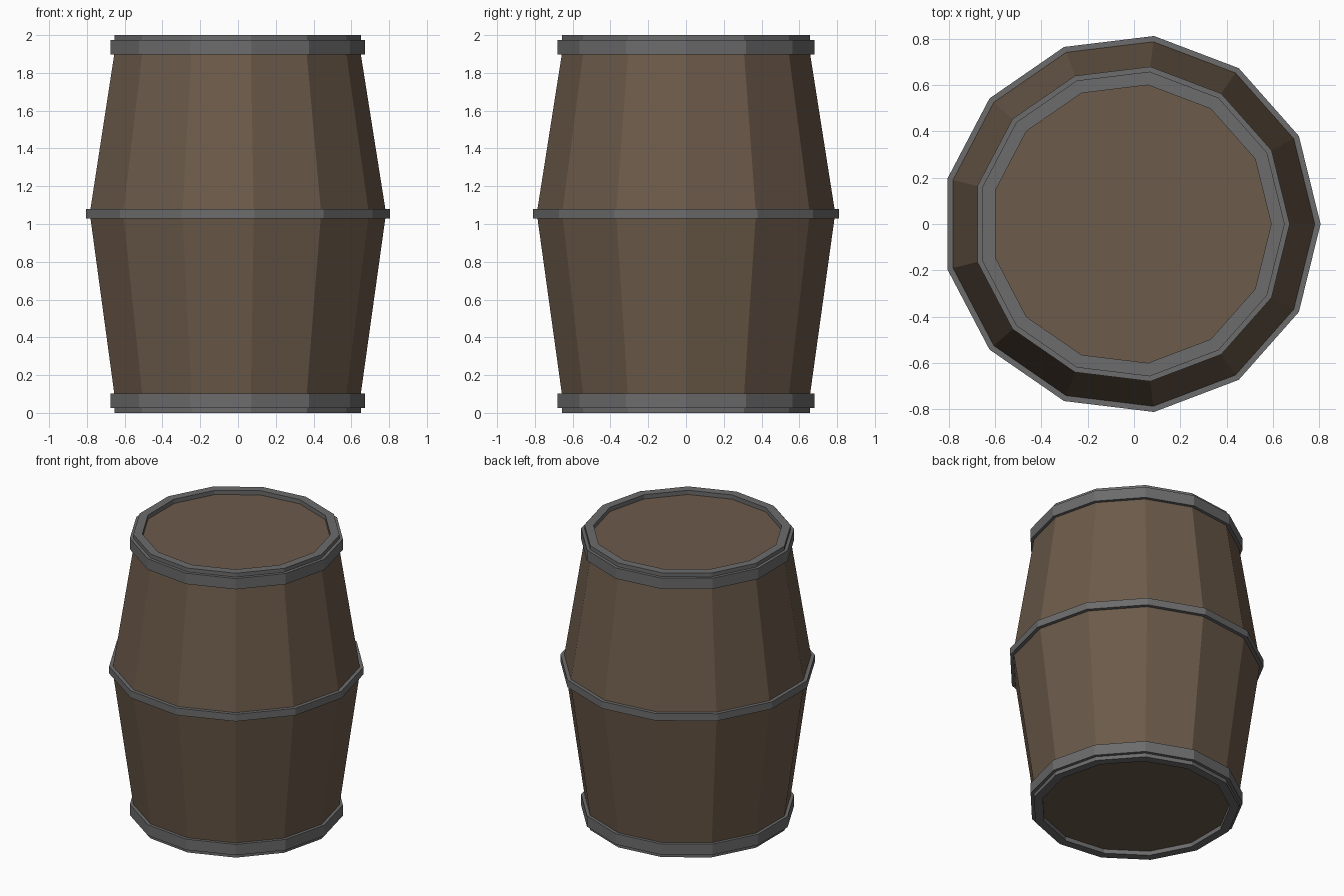
import bpy
import bmesh
from math import cos, sin, tau

SIDES = 13
SHIFT = -0.012      # centres the odd-sided outline on x

cube = bpy.data.objects.get("Cube")
if cube:
    bpy.data.objects.remove(cube, do_unlink=True)


def material(name, rgb):
    mat = bpy.data.materials.new(name)
    mat.use_nodes = True
    mat.diffuse_color = (*rgb, 1)
    mat.node_tree.nodes["Principled BSDF"].inputs["Base Color"].default_value = (*rgb, 1)
    return mat


wood = material("brown_wood", (0.15, 0.103, 0.068))
iron = material("grey_iron", (0.15, 0.15, 0.15))


def lathe(name, profile, mat, closed):
    """Turn a (radius, z) profile into a faceted solid; open profiles get end caps."""
    bm = bmesh.new()
    rings = [[bm.verts.new((r * cos(tau * i / SIDES) + SHIFT, r * sin(tau * i / SIDES), z))
              for i in range(SIDES)] for r, z in profile]
    pairs = list(zip(rings, rings[1:]))
    if closed:
        pairs.append((rings[-1], rings[0]))
    else:
        bm.faces.new(rings[0])
        bm.faces.new(rings[-1])
    for a, b in pairs:
        for i in range(SIDES):
            j = (i + 1) % SIDES
            bm.faces.new((a[i], a[j], b[j], b[i]))
    bmesh.ops.recalc_face_normals(bm, faces=bm.faces)
    mesh = bpy.data.meshes.new(name)
    bm.to_mesh(mesh)
    bm.free()
    mesh.materials.append(mat)
    obj = bpy.data.objects.new(name, mesh)
    bpy.context.collection.objects.link(obj)
    return obj


def ring(name, inner, outer, low, high):
    return lathe(name, [(inner, low), (outer, low), (outer, high), (inner, high)], iron, True)


# Bulging staves, straight behind the middle hoop
lathe("staves", [(0.66, 0.08), (0.662, 0.1), (0.792, 1.03),
                 (0.792, 1.08), (0.662, 1.9), (0.66, 1.92)], wood, False)

# Recessed lids, raised rims and end hoops, the same at both ends
for end, place in (("bottom", lambda z: z), ("top", lambda z: 2 - z)):
    lathe(end + "_lid", [(0.61, place(0.03)), (0.61, place(0.09))], wood, False)
    ring(end + "_rim", 0.604, 0.662, place(0), place(0.1))
    ring(end + "_hoop", 0.65, 0.684, place(0.027), place(0.103))

# Thin hoop around the widest part
ring("middle_hoop", 0.78, 0.817, 1.03, 1.08)
